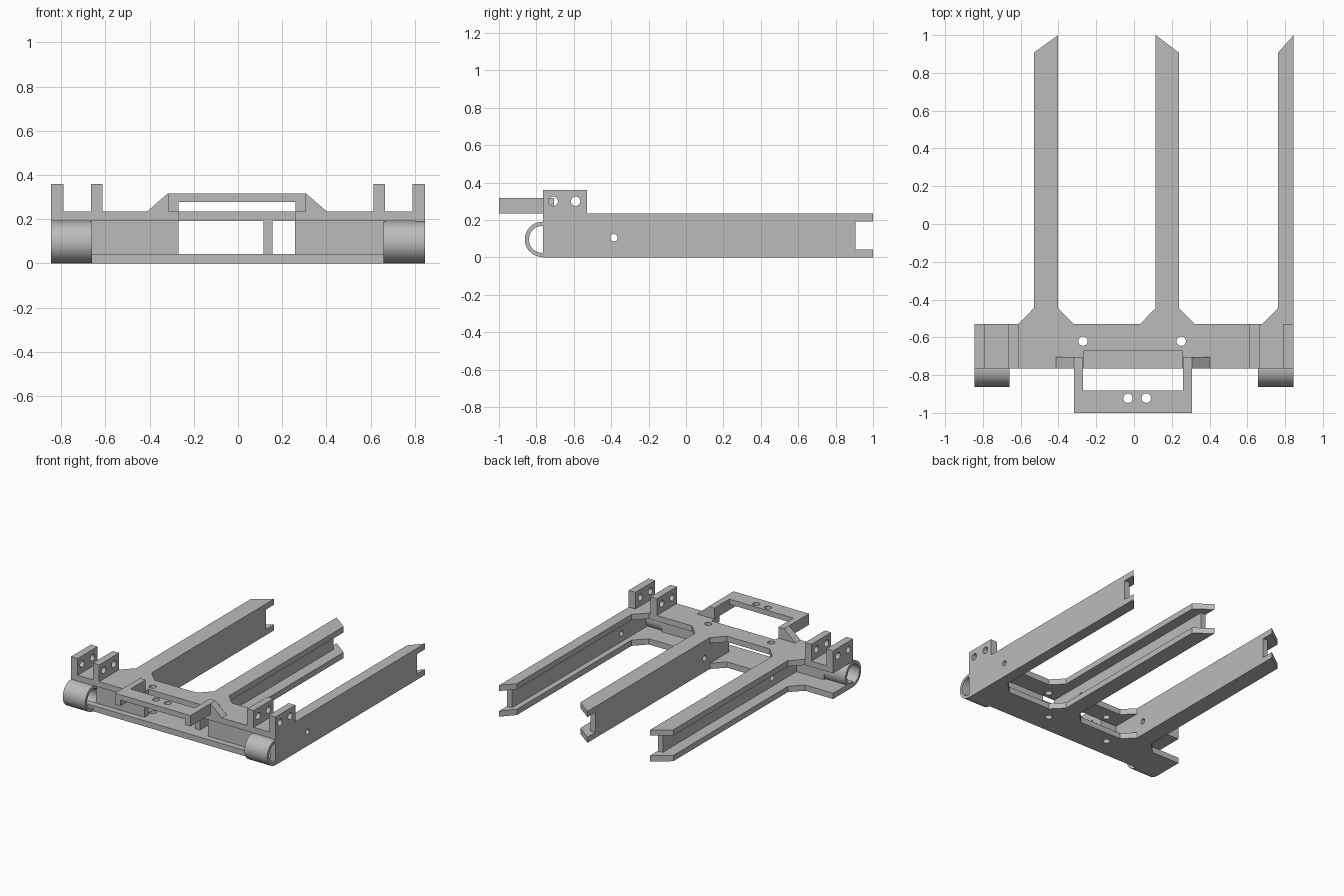
import bpy, bmesh, math
from mathutils import Vector, Matrix

if "Cube" in bpy.data.objects:
    bpy.data.objects.remove(bpy.data.objects["Cube"], do_unlink=True)

grey = bpy.data.materials.new("plain grey")
grey.use_nodes = True
grey.diffuse_color = (0.5, 0.5, 0.5, 1)
grey.node_tree.nodes["Principled BSDF"].inputs["Base Color"].default_value = (0.5, 0.5, 0.5, 1)

LOW, TOP = (0, 0.043), (0.192, 0.235)      # heights of the two plates
GAP = (LOW[1], TOP[0])                     # space between them
FRONT, BACK = -0.765, -0.53                # cross body depth
SIDE = 0.845


def finish(name, bm):
    bmesh.ops.recalc_face_normals(bm, faces=bm.faces)
    mesh = bpy.data.meshes.new(name)
    bm.to_mesh(mesh)
    bm.free()
    mesh.materials.append(grey)
    obj = bpy.data.objects.new(name, mesh)
    bpy.context.collection.objects.link(obj)
    return obj


def prism(name, points, lo, hi, axis="z"):
    """Extrude an outline along z, or an x-z outline along y."""
    bm = bmesh.new()
    place = (lambda a, b: (a, b, lo)) if axis == "z" else (lambda a, b: (a, lo, b))
    face = bm.faces.new([bm.verts.new(place(*p)) for p in points])
    new = bmesh.ops.extrude_face_region(bm, geom=[face])["geom"]
    shift = Vector((0, 0, hi - lo)) if axis == "z" else Vector((0, hi - lo, 0))
    bmesh.ops.translate(bm, vec=shift, verts=[v for v in new if isinstance(v, bmesh.types.BMVert)])
    return finish(name, bm)


def box(name, x, y, z):
    return prism(name, [(x[0], y[0]), (x[1], y[0]), (x[1], y[1]), (x[0], y[1])], *z)


def drill(obj, holes, axis="z", radius=0.025):
    """Cut round holes along an axis, then remove the cutter."""
    bm = bmesh.new()
    turn = Matrix.Rotation(math.pi / 2, 4, "Y") if axis == "x" else Matrix()
    for h in holes:
        bmesh.ops.create_cone(bm, cap_ends=True, segments=24, radius1=radius, radius2=radius,
                              depth=0.3, matrix=Matrix.Translation(h) @ turn)
    cutter = finish("hole_cutter", bm)
    cutter.hide_render = True
    mod = obj.modifiers.new("holes", "BOOLEAN")
    mod.operation, mod.solver, mod.object = "DIFFERENCE", "EXACT", cutter
    bpy.context.view_layer.objects.active = obj
    bpy.ops.object.modifier_apply(modifier=mod.name)
    bpy.data.objects.remove(cutter, do_unlink=True)


# Plate outline: cross body with three long arms and flared roots
ROOT, SHORT, LONG, FLARE = -0.445, 0.907, 1.0, 0.083
back_edge = [
    (SIDE, LONG), (0.762, SHORT), (0.762, ROOT), (0.762 - FLARE, BACK),
    (0.238 + FLARE, BACK), (0.238, ROOT), (0.238, SHORT), (0.115, LONG),
    (0.115, ROOT), (0.115 - FLARE, BACK),
    (-0.402 + FLARE, BACK), (-0.402, ROOT), (-0.402, LONG), (-0.53, SHORT),
    (-0.53, ROOT), (-0.53 - FLARE, BACK), (-SIDE, BACK),
]
NOTCH = (-0.268, 0.258)
notch_edge = [(NOTCH[0], FRONT), (NOTCH[0], -0.672), (NOTCH[1], -0.672), (NOTCH[1], FRONT)]
ends = [(-SIDE, FRONT)], [(SIDE, FRONT)]
bottom_plate = prism("bottom_plate", back_edge + ends[0] + ends[1], *LOW)
top_plate = prism("top_plate", back_edge + ends[0] + notch_edge + ends[1], *TOP)
for plate in (bottom_plate, top_plate):
    drill(plate, [(x, -0.62, 0.1) for x in (-0.27, 0.25)])

# Upright webs that join the plates
webs = {"right_web": (-0.443, -0.402, -0.68), "middle_web": (0.115, 0.156, -0.672),
        "left_side_wall": (SIDE - 0.042, SIDE, FRONT)}
for name, (x0, x1, y0) in webs.items():
    web = box(name, (x0, x1), (y0, SHORT), GAP)
    drill(web, [((x0 + x1) / 2, -0.385, 0.105)], "x", 0.02)

# Front walls on both sides of the window
box("front_wall_right", (-0.67, NOTCH[0]), (-0.72, -0.672), GAP)
box("front_wall_left", (NOTCH[1], 0.67), (-0.72, -0.672), GAP)

# Upright lugs with two holes each
for side, s in (("right", -1), ("left", 1)):
    for part, a, b in (("outer", 0.79, SIDE), ("inner", 0.612, 0.665)):
        lug = box(f"{part}_lug_{side}", sorted((s * a, s * b)), (FRONT, BACK), (TOP[1], 0.36))
        drill(lug, [(s * (a + b) / 2, y, 0.3) for y in (-0.71, -0.59)], "x")


# Hinge tubes at the front corners
def tube(name, x0, x1, outer=0.094, inner=0.072, n=48):
    bm = bmesh.new()
    rings = []
    for x, r in ((x0, outer), (x1, outer), (x1, inner), (x0, inner)):
        rings.append([bm.verts.new((x, FRONT - 0.003 + r * math.cos(i * math.tau / n),
                                    0.096 + r * math.sin(i * math.tau / n))) for i in range(n)])
    for k in range(4):
        a, b = rings[k], rings[(k + 1) % 4]
        for i in range(n):
            j = (i + 1) % n
            bm.faces.new((a[i], a[j], b[j], b[i]))
    obj = finish(name, bm)
    bpy.ops.object.select_all(action="DESELECT")
    obj.select_set(True)
    bpy.context.view_layer.objects.active = obj
    bpy.ops.object.shade_smooth_by_angle(angle=math.radians(30))


tube("hinge_tube_right", -SIDE, -0.66)
tube("hinge_tube_left", 0.657, SIDE)

# Raised front bracket: two side bars, a thin front bar and sloped feet
Z0, Z1 = TOP[1], 0.317
box("bracket_bar_right", (-0.317, -0.27), (-1, -0.705), (Z0, Z1))
box("bracket_bar_left", (0.26, 0.307), (-1, -0.705), (Z0, Z1))
front_bar = box("bracket_front_bar", (-0.27, 0.26), (-1, -0.882), (0.278, Z1))
drill(front_bar, [(x, -0.922, 0.3) for x in (-0.032, 0.065)])
for name, x, s in (("bracket_foot_right", -0.317, -1), ("bracket_foot_left", 0.307, 1)):
    prism(name, [(x, Z0), (x + s * 0.095, Z0), (x, Z1)], FRONT, -0.705, "y")
